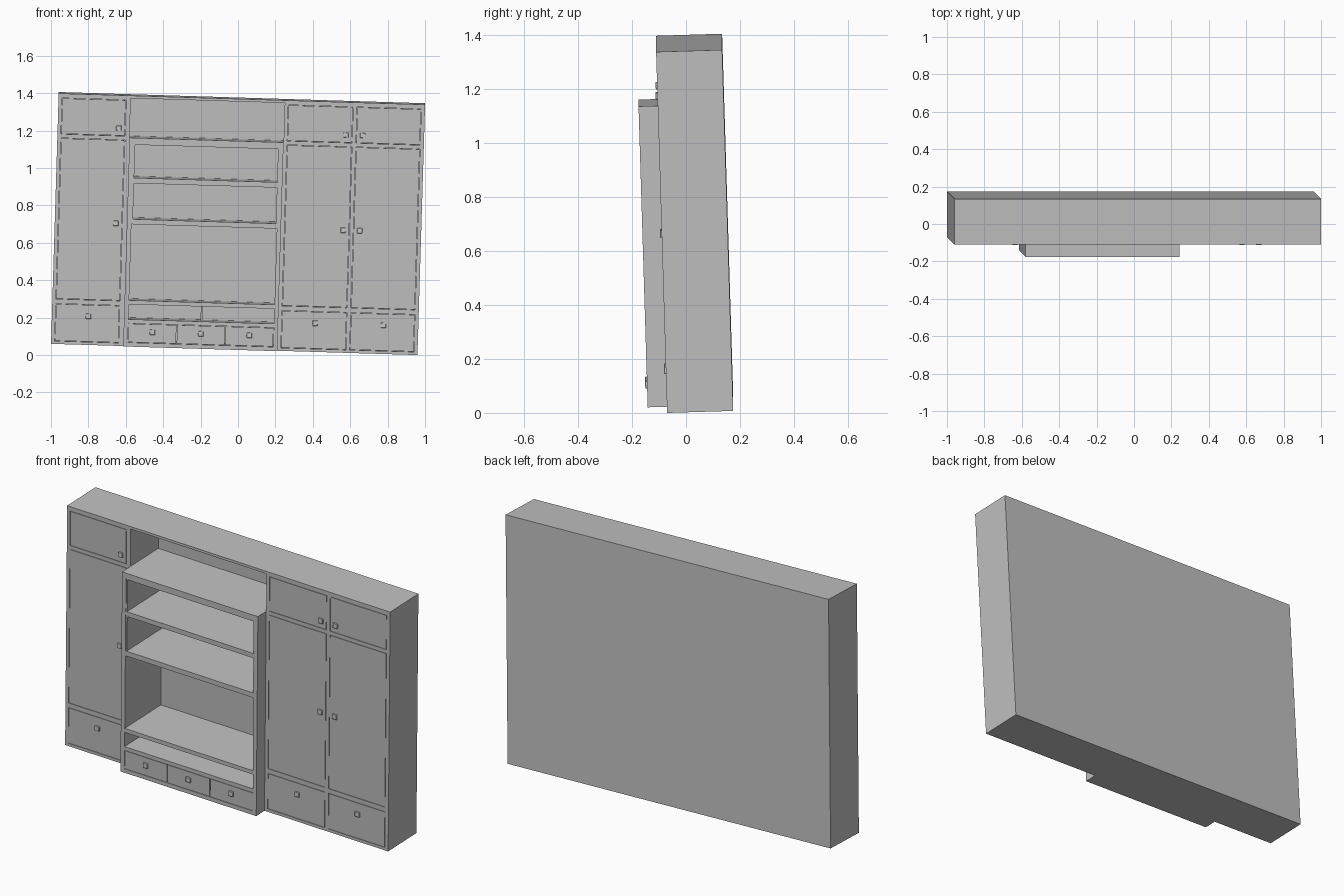
import bpy
import bmesh
from math import radians
from mathutils import Matrix, Vector

if "Cube" in bpy.data.objects:
    bpy.data.objects.remove(bpy.data.objects["Cube"], do_unlink=True)


def make_material(name, value):
    mat = bpy.data.materials.new(name)
    mat.use_nodes = True
    color = (value, value, value, 1)
    mat.diffuse_color = color
    mat.node_tree.nodes["Principled BSDF"].inputs["Base Color"].default_value = color
    return mat


GREY = make_material("panel grey", 0.527)
PALE = make_material("knob pale grey", 0.6)

# The whole unit leans slightly sideways and forward
TILT = radians(1.75)
PLACE = (Matrix.Translation((-0.02, 0.0525, 0.0336))
         @ Matrix.Rotation(TILT, 4, 'Y') @ Matrix.Rotation(TILT, 4, 'X'))

WIDTH, HEIGHT = 1.96, 1.34
BACK, FRONT, BAY_FRONT = 0.1225, -0.1225, -0.1945
GAP = 0.002


def board(name, x0, x1, z0, z1, y0=FRONT, y1=BACK, mat=GREY, bevel=0):
    """Box panel; x is measured from the right-hand end of the unit."""
    low, high = Vector((x0 - WIDTH / 2, y0, z0)), Vector((x1 - WIDTH / 2, y1, z1))
    bm = bmesh.new()
    bmesh.ops.create_cube(bm, size=1)
    bmesh.ops.scale(bm, vec=high - low, verts=bm.verts)
    bmesh.ops.translate(bm, vec=(low + high) / 2, verts=bm.verts)
    if bevel:
        bmesh.ops.bevel(bm, geom=bm.edges[:], offset=bevel, segments=1, affect='EDGES')
    mesh = bpy.data.meshes.new(name)
    bm.to_mesh(mesh)
    bm.free()
    mesh.materials.append(mat)
    ob = bpy.data.objects.new(name, mesh)
    ob.matrix_world = PLACE
    bpy.context.collection.objects.link(ob)
    return ob


def door(name, x0, x1, z0, z1, front=FRONT):
    board(name, x0 + GAP, x1 - GAP, z0 + GAP, z1 - GAP, front, front + 0.014)


def knob(name, x, z, front=FRONT):
    board(name, x - 0.014, x + 0.014, z - 0.014, z + 0.014,
          front - 0.007, front + 0.002, PALE, 0.002)


# Outer shell
board("back_panel", 0, WIDTH, 0, HEIGHT, BACK - 0.004)
board("top_board", 0, WIDTH, 1.326, HEIGHT)

# Uprights of the side cabinets
for name, x0, x1 in [("right_end", 0, 0.019), ("right_cabinet_inner_wall", 0.361, 0.386),
                     ("left_cabinet_inner_wall", 1.21, 1.229),
                     ("left_cabinet_divider", 1.576, 1.597), ("left_end", 1.94, WIDTH)]:
    board(name, x0, x1, 0, HEIGHT)

# Horizontal boards, doors and drawers of each cabinet bay
rails = [(0, 0.016), (0.216, 0.241), (1.102, 1.123), (1.316, 1.327)]
bays = [("right", 0.019, 0.361), ("left_inner", 1.229, 1.576), ("left_outer", 1.597, 1.94)]
for side, x0, x1 in bays:
    for i, (z0, z1) in enumerate(rails):
        board(f"{side}_shelf_{i + 1}", x0, x1, z0, z1)
    for part, below, above in zip(("drawer", "tall_door", "top_door"), rails, rails[1:]):
        door(f"{side}_{part}", x0, x1, below[1], above[0])

    knob_x = x0 + 0.034 if side == "left_outer" else x1 - 0.034
    knob(f"{side}_drawer_knob", (x0 + x1) / 2 + 0.005, 0.153)
    knob(f"{side}_tall_door_knob", knob_x, 0.655)
    knob(f"{side}_top_door_knob", knob_x, 1.165)

# Projecting open shelving in the middle
IN0, IN1 = 0.41, 1.188
board("bay_right_wall", 0.386, IN0, 0, 1.117, BAY_FRONT)
board("bay_left_wall", IN1, 1.21, 0, 1.117, BAY_FRONT)
for name, z0, z1 in [("bay_floor", 0, 0.022), ("drawer_top", 0.125, 0.146),
                     ("low_shelf", 0.226, 0.248), ("middle_shelf", 0.655, 0.682),
                     ("upper_shelf", 0.882, 0.903), ("bay_top", 1.088, 1.117)]:
    board(name, IN0, IN1, z0, z1, BAY_FRONT)
board("slot_divider", 0.795, 0.805, 0.146, 0.226, 0)

# Slim liners inside the two upper openings
for name, z0, z1 in [("upper", 0.903, 1.088), ("lower", 0.682, 0.882)]:
    board(f"{name}_liner_right", IN0, IN0 + 0.007, z0, z1, BAY_FRONT + 0.004)
    board(f"{name}_liner_left", IN1 - 0.006, IN1, z0, z1, BAY_FRONT + 0.004)
    board(f"{name}_liner_top", IN0, IN1, z1 - 0.008, z1, BAY_FRONT + 0.004)

# Row of three drawers under the shelving
step = (IN1 - IN0) / 3
for i in range(3):
    x0 = IN0 + i * step
    door(f"bay_drawer_{i + 1}", x0, x0 + step, 0.022, 0.125, BAY_FRONT)
    knob(f"bay_drawer_knob_{i + 1}", x0 + step / 2, 0.08, BAY_FRONT)
